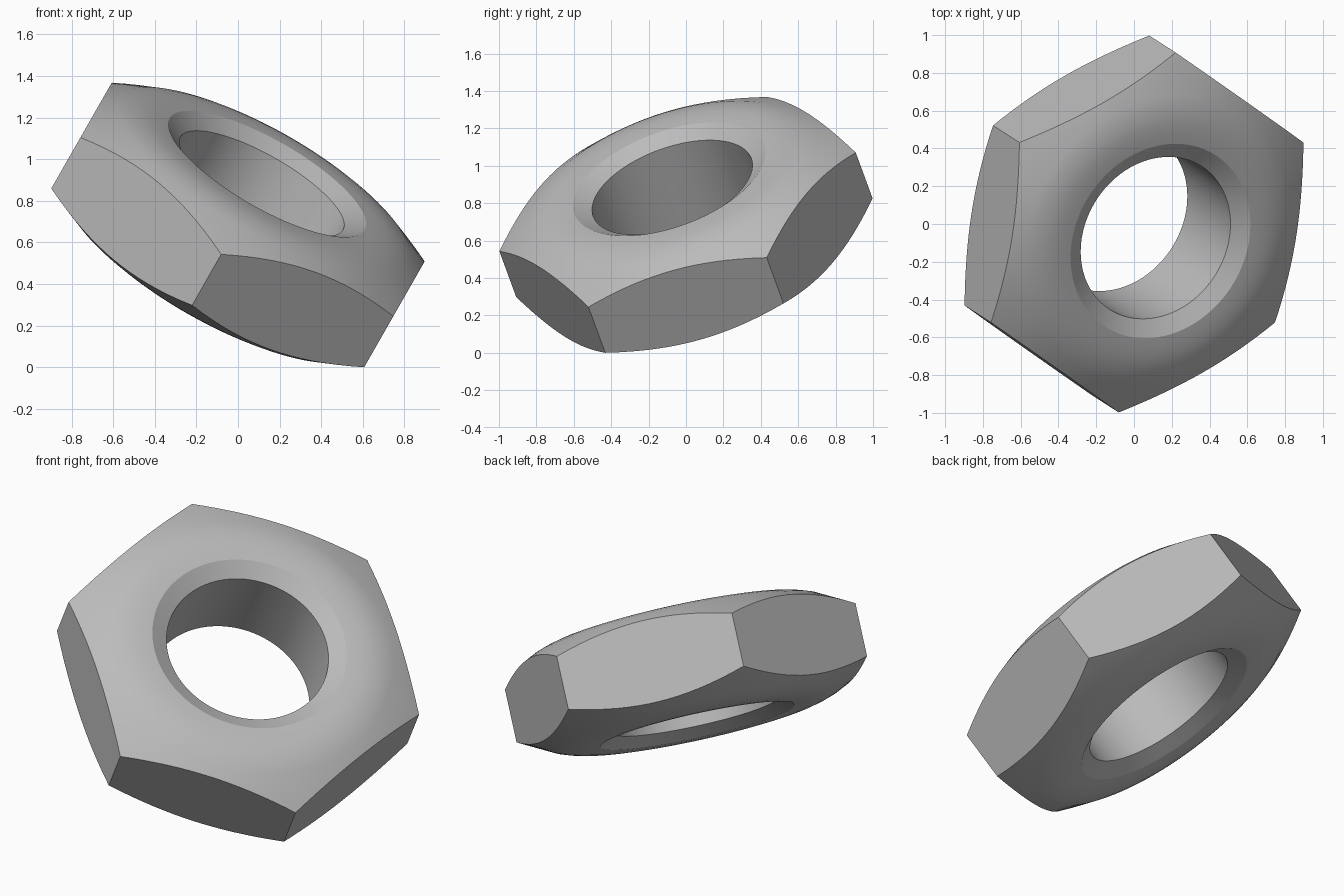
import bpy, bmesh
from math import cos, sin, pi
from mathutils import Vector, Matrix

cube = bpy.data.objects.get("Cube")
if cube:
    bpy.data.objects.remove(cube, do_unlink=True)

STEPS = 96            # divisions around the axis, a multiple of six
APOTHEM = 0.866       # half the distance across the flats
RIM_HEIGHT = 0.148    # half the length of a corner edge
SLOPE = 0.577         # chamfer steepness

# Radius and height: bore edge, countersink, domed face, start of the chamfer
PROFILE = [(0.45, 0.242), (0.54, 0.296), (0.59, 0.298), (0.65, 0.296),
           (0.70, 0.289), (0.75, 0.276), (0.80, 0.258)]


def section(angle):
    """Half profile at one angle, ending on the hexagonal outline."""
    offset = (angle % (pi / 3)) - pi / 6
    radius = APOTHEM / cos(offset)
    return PROFILE + [(radius, RIM_HEIGHT + (1 - radius) * SLOPE)]


# Steel material
steel = bpy.data.materials.new("steel_grey")
steel.use_nodes = True
colour = (0.5, 0.5, 0.5, 1)
steel.diffuse_color = colour
steel.node_tree.nodes["Principled BSDF"].inputs["Base Color"].default_value = colour

# Closed loops of points around the nut, upper half outwards then lower half inwards
bm = bmesh.new()
loops = []
for i in range(STEPS):
    a = 2 * pi * i / STEPS
    half = section(a)
    ring = half + [(r, -h) for r, h in reversed(half)]
    loops.append([bm.verts.new((r * cos(a), r * sin(a), h)) for r, h in ring])

count = len(loops[0])
for i in range(STEPS):
    p, q = loops[i], loops[(i + 1) % STEPS]
    for j in range(count):
        k = (j + 1) % count
        bm.faces.new((p[j], p[k], q[k], q[j]))
bmesh.ops.recalc_face_normals(bm, faces=bm.faces)

# Tilt the nut
axis = Vector((0.473, -0.304, 0.828)).normalized()
corner = Vector((0.825, 0.475, -0.297))
corner = (corner - axis * corner.dot(axis)).normalized()
tilt = Matrix((corner, axis.cross(corner), axis)).transposed()
bm.transform(tilt.to_4x4())
bm.transform(Matrix.Translation((0, 0, -min(v.co.z for v in bm.verts))))

mesh = bpy.data.meshes.new("hex_nut")
bm.to_mesh(mesh)
bm.free()
nut = bpy.data.objects.new("hex_nut", mesh)
mesh.materials.append(steel)
bpy.context.collection.objects.link(nut)

# Smooth dome and bore, with crisp outline edges
bpy.context.view_layer.objects.active = nut
nut.select_set(True)
bpy.ops.object.shade_smooth_by_angle(angle=0.5)
